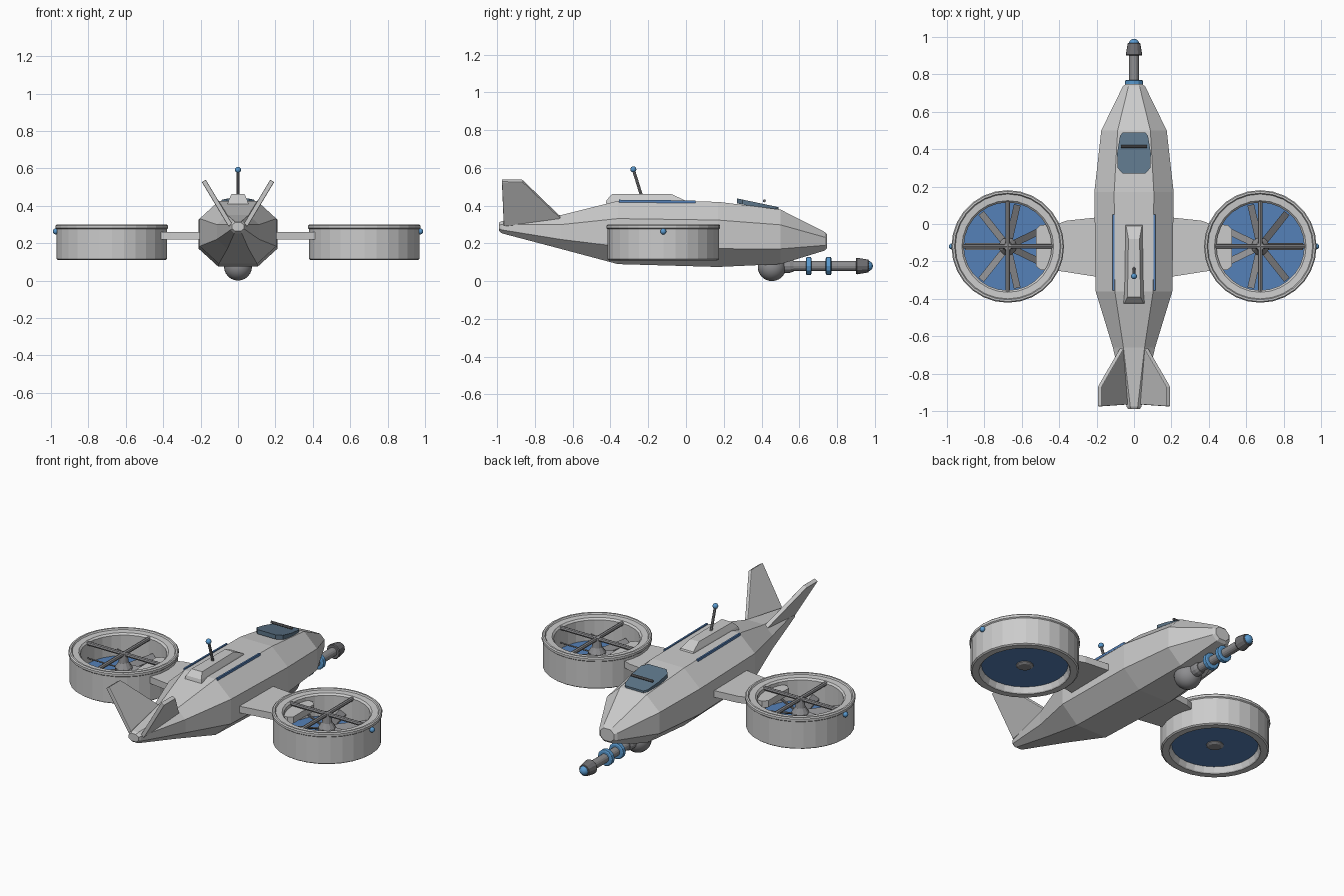
import bpy, bmesh
from math import sin, cos, pi
from mathutils import Vector

if "Cube" in bpy.data.objects:
    bpy.data.objects.remove(bpy.data.objects["Cube"])


def material(name, rgb):
    m = bpy.data.materials.new(name)
    m.diffuse_color = (*rgb, 1)
    m.use_nodes = True
    m.node_tree.nodes["Principled BSDF"].inputs["Base Color"].default_value = m.diffuse_color
    return m


BLUE = material("light_blue", (0.10, 0.32, 0.62))
DISC = material("fan_blue", (0.09, 0.22, 0.48))
GLASS = material("glass", (0.11, 0.18, 0.25))
DARK = material("dark_grey", (0.16, 0.16, 0.17))
STEEL = material("mid_grey", (0.27, 0.27, 0.28))


def loft(name, rings, mat=None, closed=False, smooth=False):
    """Skin a list of point rings; cap the ends unless the loft closes on itself."""
    bm = bmesh.new()
    vs = [[bm.verts.new(p) for p in r] for r in rings]
    n = len(rings[0])
    pairs = list(zip(vs, vs[1:])) + ([(vs[-1], vs[0])] if closed else [])
    for a, b in pairs:
        for i in range(n):
            j = (i + 1) % n
            bm.faces.new((a[i], a[j], b[j], b[i]))
    if not closed:
        bm.faces.new(vs[0])
        bm.faces.new(vs[-1])
    bmesh.ops.recalc_face_normals(bm, faces=bm.faces)
    me = bpy.data.meshes.new(name)
    bm.to_mesh(me)
    bm.free()
    ob = bpy.data.objects.new(name, me)
    bpy.context.collection.objects.link(ob)
    if mat:
        me.materials.append(mat)
    if smooth:
        me.shade_smooth()
    return ob


def lathe(name, profile, center, axis="z", sides=16, mat=None, closed=False):
    """Revolve (radius, height) points around z or y."""
    rings = []
    for r, h in profile:
        ring = []
        for i in range(sides):
            a = 2 * pi * i / sides
            p = (r * cos(a), r * sin(a), h) if axis == "z" else (r * cos(a), h, r * sin(a))
            ring.append(Vector(p) + Vector(center))
        rings.append(ring)
    return loft(name, rings, mat, closed)


def ball(name, center, r, mat=None, seg=16):
    bpy.ops.mesh.primitive_uv_sphere_add(segments=seg, ring_count=seg // 2, radius=r, location=center)
    ob = bpy.context.object
    ob.name = name
    if mat:
        ob.data.materials.append(mat)
    bpy.ops.object.shade_smooth()
    return ob


def rod(name, a, b, r, mat=None, sides=8):
    a, b = Vector(a), Vector(b)
    q = (b - a).to_track_quat("Z", "Y")
    ring = [q @ Vector((r * cos(2 * pi * i / sides), r * sin(2 * pi * i / sides), 0)) for i in range(sides)]
    return loft(name, [[a + p for p in ring], [b + p for p in ring]], mat)


def slab(name, pts, offset, mat=None):
    """Flat polygon thickened symmetrically along an offset vector."""
    o = Vector(offset) / 2
    return loft(name, [[Vector(p) - o for p in pts], [Vector(p) + o for p in pts]], mat)


def bevel(ob, w):
    m = ob.modifiers.new("bevel", "BEVEL")
    m.width = w
    m.segments = 2
    m.limit_method = "ANGLE"


# Hull: octagonal sections (y, half width, bottom, top)
def octagon(y, w, zb, zt):
    c = 0.28 * (zt - zb)
    f = 0.5 * w
    return [(f, y, zb), (w, y, zb + c), (w, y, zt - c), (f, y, zt),
            (-f, y, zt), (-w, y, zt - c), (-w, y, zb + c), (-f, y, zb)]


loft("hull", [octagon(*s) for s in (
    (-0.99, 0.032, 0.265, 0.31), (-0.975, 0.04, 0.253, 0.318), (-0.66, 0.113, 0.17, 0.35),
    (-0.36, 0.205, 0.09, 0.425), (0.17, 0.212, 0.075, 0.42), (0.5, 0.175, 0.09, 0.379),
    (0.735, 0.06, 0.162, 0.26), (0.748, 0.045, 0.175, 0.247))])

# Canopy glass with a cross bar
half = [(0.06, 0.27), (0.088, 0.30), (0.09, 0.38), (0.075, 0.47), (0.06, 0.49)]
outline = half + [(-x, y) for x, y in reversed(half)]
slab("canopy", [(x, y, 0.425 - 0.21 * (y - 0.27)) for x, y in outline], (0, 0, 0.026), GLASS)
rod("canopy_bar", (-0.07, 0.415, 0.425), (0.07, 0.415, 0.425), 0.008, DARK)

# Spine housing and antenna
def rect(w, y0, y1, z):
    return [(-w, y0, z), (w, y0, z), (w * 0.85, y1, z), (-w * 0.85, y1, z)]


loft("spine_housing", [rect(0.056, -0.425, 0.0, 0.41), rect(0.05, -0.42, -0.01, 0.43),
                       rect(0.035, -0.39, -0.08, 0.462)])
rod("antenna", (0, -0.235, 0.45), (0, -0.277, 0.585), 0.008, STEEL)
ball("antenna_tip", (0, -0.279, 0.592), 0.016, BLUE)

# Belly turret and gun
ball("turret", (0, 0.455, 0.075), 0.075, STEEL, 24)
GUN = (0, 0, 0.08)
lathe("gun_sleeve", [(0.036, 0.45), (0.036, 0.55), (0.03, 0.57)], GUN, "y", 12, STEEL)
lathe("gun_barrel", [(0.026, 0.5), (0.026, 0.92)], GUN, "y", 16, STEEL)
for y in (0.65, 0.755):
    lathe("barrel_ring", [(0.04, y - 0.015), (0.048, y - 0.011), (0.048, y + 0.011), (0.04, y + 0.015)],
          GUN, "y", 12, BLUE)
lathe("muzzle", [(0.04, 0.9), (0.044, 0.905), (0.034, 0.965), (0.03, 0.968)], GUN, "y", 12, DARK)
ball("muzzle_tip", (0, 0.962, 0.08), 0.028, BLUE)

# Paired parts, one per side
CY, CX = -0.12, 0.675
for s, side in ((1, "right"), (-1, "left")):
    # Wing running into the duct
    wing = [(0.15, 0.04), (0.36, 0.018), (0.41, 0.0), (0.5, -0.005), (0.525, -0.03),
            (0.525, -0.225), (0.5, -0.245), (0.41, -0.25), (0.36, -0.257), (0.15, -0.29)]
    slab(side + "_wing", [(s * x, y, 0.24) for x, y in wing], (0, 0, 0.04))

    # Fan duct, disc, hub, blades and struts
    c = (s * CX, CY, 0)
    lathe(side + "_duct", [(0.287, 0.11), (0.295, 0.116), (0.295, 0.275), (0.301, 0.28), (0.301, 0.294),
                           (0.295, 0.3), (0.285, 0.3), (0.28, 0.292), (0.245, 0.29), (0.235, 0.28),
                           (0.235, 0.15), (0.245, 0.115), (0.25, 0.11)], c, "z", 28, None, True)
    lathe(side + "_fan_disc", [(0.237, 0.147), (0.237, 0.157)], c, "z", 28, DISC)
    lathe(side + "_fan_hub", [(0.035, 0.135), (0.048, 0.143), (0.048, 0.2), (0.028, 0.23), (0.02, 0.285)],
          c, "z", 12, STEEL)
    for k in range(7):
        a = 2 * pi * k / 7 + (0 if s > 0 else pi)
        u, v = Vector((cos(a), sin(a), 0)), Vector((-sin(a), cos(a), 0))
        o = Vector((c[0], c[1], 0.187))
        tilt = Vector((0, 0, 0.011))
        pts = [o + u * r + (v * 0.018 + tilt) * t for r, t in ((0.03, -1), (0.228, -1), (0.228, 1), (0.03, 1))]
        slab(side + "_blade", pts, (0, 0, 0.008), STEEL)
    for dx, dy in ((0.24, 0), (0, 0.24)):
        rod(side + "_strut", (c[0] - dx, CY - dy, 0.277), (c[0] + dx, CY + dy, 0.277), 0.012, STEEL)
    ball(side + "_marker_light", (s * 0.974, CY, 0.263), 0.016, BLUE)

    # V-tail fin
    fin = [(0.04, -0.965, 0.295), (0.183, -0.975, 0.533), (0.183, -0.868, 0.533),
           (0.17, -0.845, 0.512), (0.06, -0.655, 0.328)]
    f = slab(side + "_tail_fin", [(s * x, y, z) for x, y, z in fin], (s * 0.021, 0, -0.0126))
    bevel(f, 0.004)

    # Trim strip along the hull shoulder
    slab(side + "_trim_strip", [(s * 0.104, -0.355, 0.424), (s * 0.114, -0.355, 0.424),
                                (s * 0.114, 0.05, 0.42), (s * 0.104, 0.05, 0.42)], (0, 0, 0.014), DISC)
